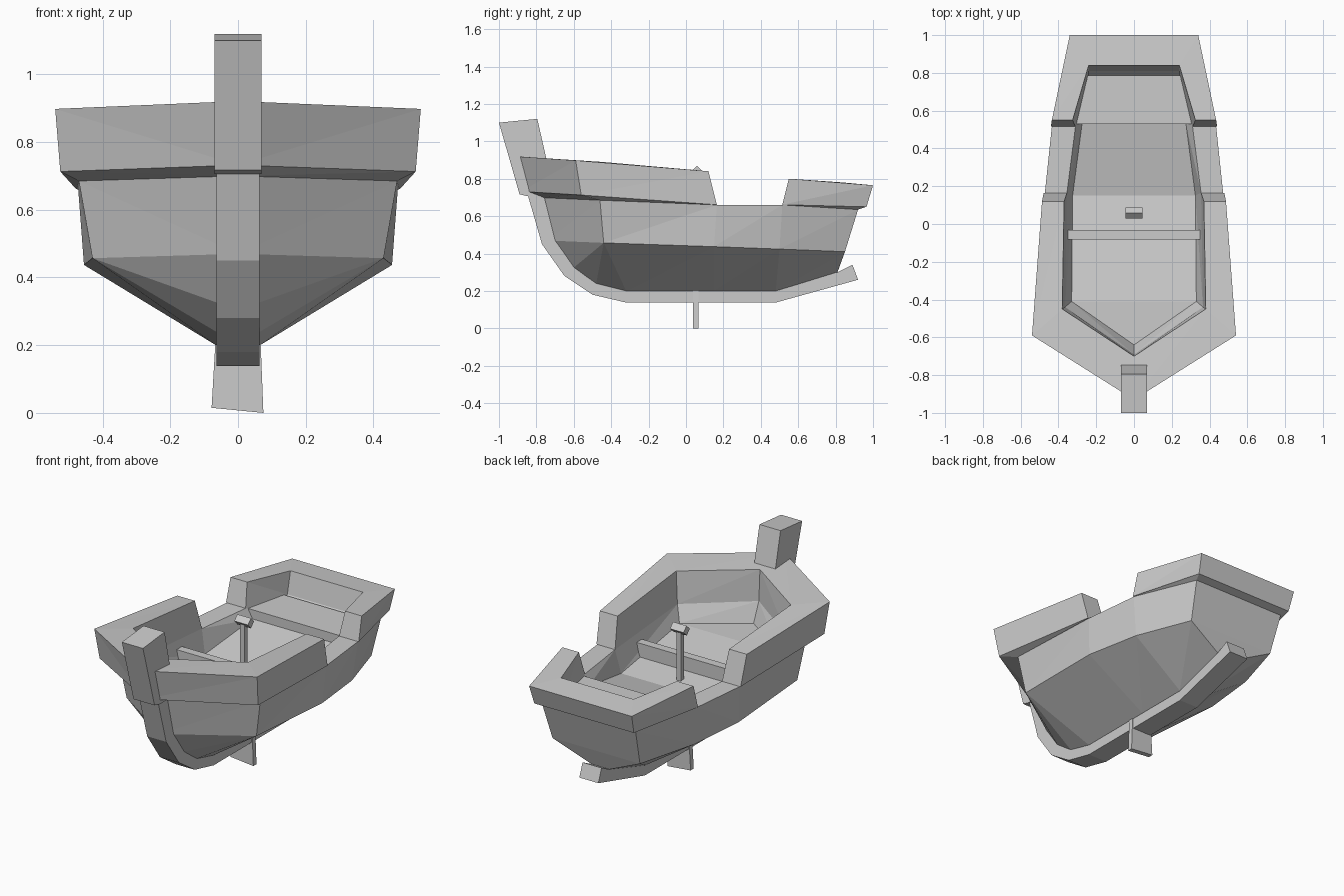
import bpy, bmesh
from mathutils import Matrix, Vector

cube = bpy.data.objects.get("Cube")
if cube:
    bpy.data.objects.remove(cube, do_unlink=True)

grey = bpy.data.materials.new("plain_grey")
grey.use_nodes = True
grey.diffuse_color = (0.6, 0.6, 0.6, 1)
grey.node_tree.nodes["Principled BSDF"].inputs["Base Color"].default_value = (0.6, 0.6, 0.6, 1)


def finish(bm, name):
    bmesh.ops.remove_doubles(bm, verts=bm.verts, dist=0.0005)
    bmesh.ops.recalc_face_normals(bm, faces=bm.faces)
    mesh = bpy.data.meshes.new(name)
    bm.to_mesh(mesh)
    bm.free()
    mesh.materials.append(grey)
    obj = bpy.data.objects.new(name, mesh)
    bpy.context.collection.objects.link(obj)
    return obj


def loft(name, rows, closed=False, cap=None):
    """Skin between rows of half-model points, repeated on both sides."""
    bm = bmesh.new()
    for side in (1, -1):
        grid = [[bm.verts.new((side * x, y, z)) for x, y, z in row] for row in rows]
        for a, b in zip(grid, grid[1:]):
            count = len(a)
            for i in range(count if closed else count - 1):
                j = (i + 1) % count
                bm.faces.new((a[i], b[i], b[j]))
                bm.faces.new((a[i], b[j], a[j]))
        if cap is not None:
            bm.faces.new(grid[cap])
    return finish(bm, name)


def prism(name, outline, low, high, axis):
    """Extrude a flat outline from low to high along the numbered axis."""
    bm = bmesh.new()

    def ring(d):
        return [bm.verts.new((*p[:axis], d, *p[axis:])) for p in outline]
    a, b = ring(low), ring(high)
    bm.faces.new(a)
    bm.faces.new(b)
    for i in range(len(a)):
        j = (i + 1) % len(a)
        bm.faces.new((a[i], a[j], b[j], b[i]))
    return finish(bm, name)


def box(name, loc, size, tilt=0):
    bm = bmesh.new()
    m = (Matrix.Translation(Vector(loc)) @ Matrix.Rotation(tilt, 4, "X")
         @ Matrix.Diagonal((*size, 1)))
    bmesh.ops.create_cube(bm, size=1, matrix=m)
    return finish(bm, name)


# Hull: keel flat, chine, sheer, inner sheer, floor edge, floor centre
keel = [(.06, -.6, .325), (.065, -.48, .24), (.065, -.32, .2), (.065, .15, .2),
        (.065, .48, .2), (.06, .81, .3), (0, .81, .3)]
keel_centre = [(0, y, z) for x, y, z in keel]
chine = [(0, -.742, .47), (.43, -.44, .457), (.455, .15, .437), (.405, .5, .424), (.29, .85, .41), (0, .85, .41)]
sheer = [(0, -.795, .7), (.47, -.46, .685), (.472, .165, .66), (.435, .515, .66), (.31, .92, .635), (0, .92, .635)]
inner = [(0, -.69, .72), (.365, -.44, .7), (.355, .165, .66), (.31, .515, .66), (.24, .81, .65), (0, .81, .65)]
floor = [(0, -.64, .605), (.33, -.41, .605), (.325, .15, .52), (.275, .53, .6), (.24, .77, .6), (0, .77, .6)]
middle = [(0, -.6, .605), (0, -.41, .605), (0, .15, .52), (0, .53, .6), (.03, .75, .6), (0, .75, .6)]


def fan(row):
    """Repeat the bow corner so the extra keel point fans onto it."""
    return row[:2] + row[1:]


loft("hull", [keel_centre[:-2] + [(.02, .81, .3), keel_centre[-1]], keel]
     + [fan(row) for row in (chine, sheer, inner, floor, middle)])

# Raised rails: each section runs outer bottom, outer top, inner top, inner bottom, sheer
loft("bow_rail", [
    [(0, -.88, .732), (0, -.93, .921), (0, -.7, .905), inner[0], sheer[0]],
    [(.525, -.56, .713), (.54, -.59, .898), (.38, -.45, .89), inner[1], sheer[1]],
    [(.478, .165, .661), (.487, .12, .84), (.37, .12, .84), inner[2], sheer[2]],
], closed=True, cap=2)
stern_corner = [(.33, .965, .65), (.34, 1, .765), (.24, .84, .78), inner[4], sheer[4]]
loft("stern_rail", [
    [(.44, .515, .661), (.435, .55, .8), (.325, .55, .8), inner[3], sheer[3]],
    stern_corner,
    [(0, y, z) for x, y, z in stern_corner],
], closed=True, cap=0)

# Keel beam and stem post
prism("keel_beam", [
    (-.845, .71), (-.77, .45), (-.65, .28), (-.5, .18), (-.32, .138), (.48, .138), (.92, .26),
    (.89, .34), (.81, .3), (.74, .29), (.48, .205), (-.32, .205), (-.48, .245), (-.6, .33),
    (-.7, .47), (-.76, .71),
], -.063, .063, 0)
prism("stem_post", [(-1, 1.1), (-.795, 1.12), (-.745, .9), (-.77, .705), (-.84, .705), (-.89, .717)],
      -.07, .07, 0)

# Seats
prism("stern_bench", [(-.305, .53), (.305, .53), (.245, .785), (-.245, .785)], .59, .655, 2)
box("thwart", (0, -.057, .585), (.7, .05, .09))

# Paddle rudder: blade below, post and handle above
prism("rudder_blade", [(-.078, .015), (.075, 0), (.067, .205), (-.067, .205)], .038, .068, 1)
box("rudder_post", (0, .055, .68), (.028, .028, .32))
box("rudder_handle", (0, .058, .84), (.09, .042, .042), .75)
